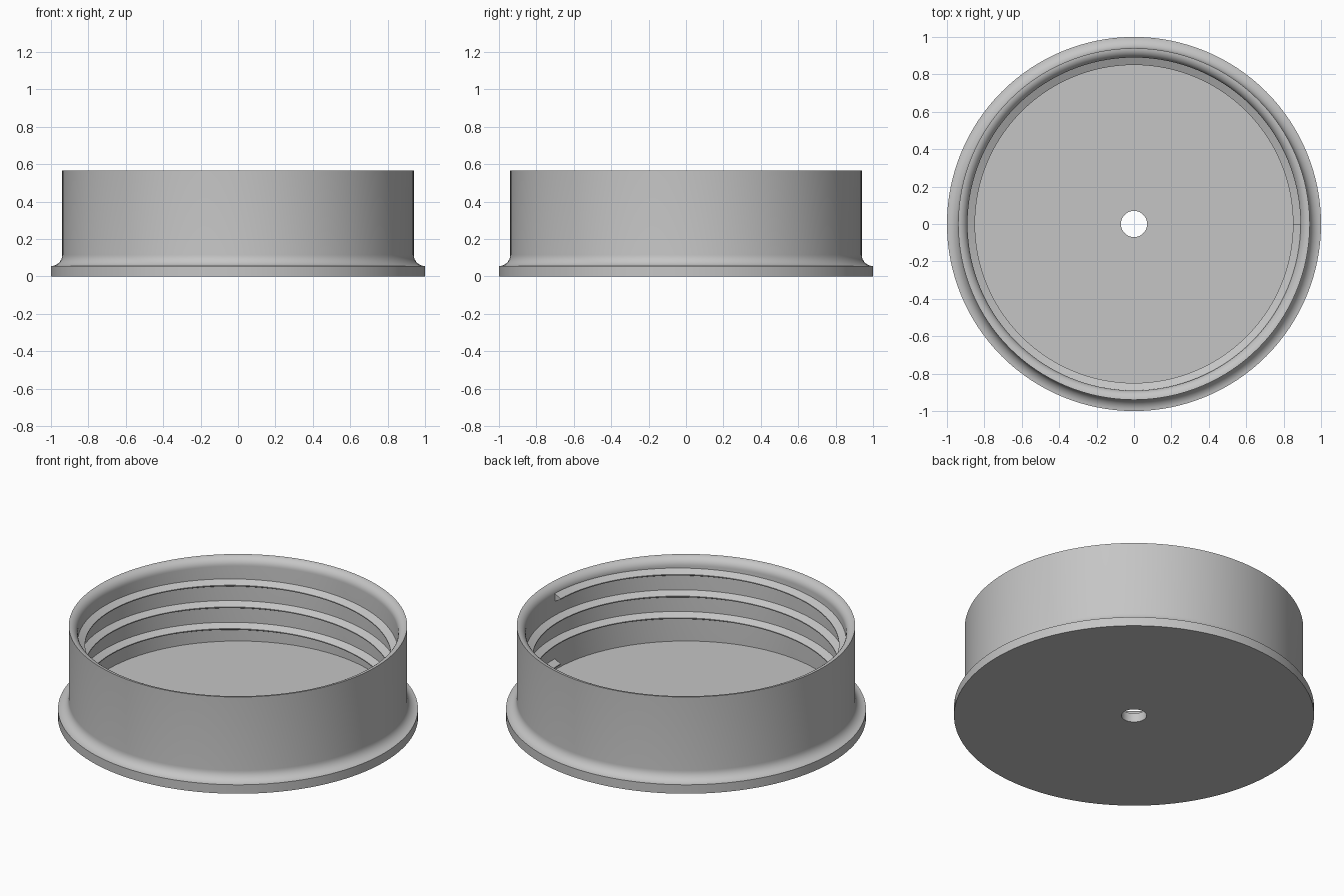
import bpy, bmesh
from math import sin, cos, pi, radians

if "Cube" in bpy.data.objects:
    bpy.data.objects.remove(bpy.data.objects["Cube"], do_unlink=True)

# Main dimensions
HEIGHT, FLOOR = 0.565, 0.055
FLANGE, OUTER, INNER, HOLE = 1.0, 0.94, 0.89, 0.07
SEGMENTS = 128

grey = bpy.data.materials.new("plain grey")
grey.use_nodes = True
COLOR = (0.56, 0.56, 0.56, 1)
grey.diffuse_color = COLOR
grey.node_tree.nodes["Principled BSDF"].inputs["Base Color"].default_value = COLOR


def arc(cx, cz, radius, start, end, steps=8):
    """Points (r, z) on an arc of the profile, angles in degrees."""
    angles = [radians(start + (end - start) * i / steps) for i in range(steps + 1)]
    return [(cx + radius * cos(a), cz + radius * sin(a)) for a in angles]


def sweep(name, profile, steps, turns=1, pitch=0, closed=True):
    """Sweep a closed (r, z) profile around z, optionally climbing as a helix."""
    bm = bmesh.new()
    rings = []
    for i in range(steps if closed else steps + 1):
        t = turns * i / steps
        a = 2 * pi * t
        rings.append([bm.verts.new((r * cos(a), r * sin(a), z + pitch * t))
                      for r, z in profile])
    n = len(profile)
    for i in range(steps):
        a, b = rings[i], rings[(i + 1) % len(rings)]
        for j in range(n):
            k = (j + 1) % n
            bm.faces.new((a[j], b[j], b[k], a[k]))
    if not closed:
        bm.faces.new(rings[0])
        bm.faces.new(rings[-1])
    bmesh.ops.recalc_face_normals(bm, faces=bm.faces)
    mesh = bpy.data.meshes.new(name)
    bm.to_mesh(mesh)
    bm.free()
    obj = bpy.data.objects.new(name, mesh)
    bpy.context.collection.objects.link(obj)
    mesh.materials.append(grey)
    bpy.ops.object.select_all(action="DESELECT")
    obj.select_set(True)
    bpy.context.view_layer.objects.active = obj
    bpy.ops.object.shade_smooth_by_angle(angle=radians(28))
    return obj


# Cap body: holed floor, flange with concave fillet, wall with rounded inner lip
fillet = FLANGE - OUTER
lip = OUTER - INNER
body = [(HOLE, 0), (FLANGE, 0)]
body += arc(FLANGE, FLOOR + fillet, fillet, 270, 180)
body += arc(OUTER, HEIGHT - lip, lip, 90, 180)
body += [(INNER, FLOOR), (HOLE, FLOOR)]
sweep("cap_body", body, SEGMENTS)

# Internal screw thread: three right-handed turns of a blunt triangular ridge
START, PITCH, TURNS = 0.10, 0.133, 3
ridge = [(INNER + 0.01, START - 0.028), (INNER + 0.01, START + 0.028),
         (0.85, START + 0.003), (0.85, START - 0.003)]
sweep("screw_thread", ridge, SEGMENTS * TURNS, TURNS, PITCH, closed=False)
